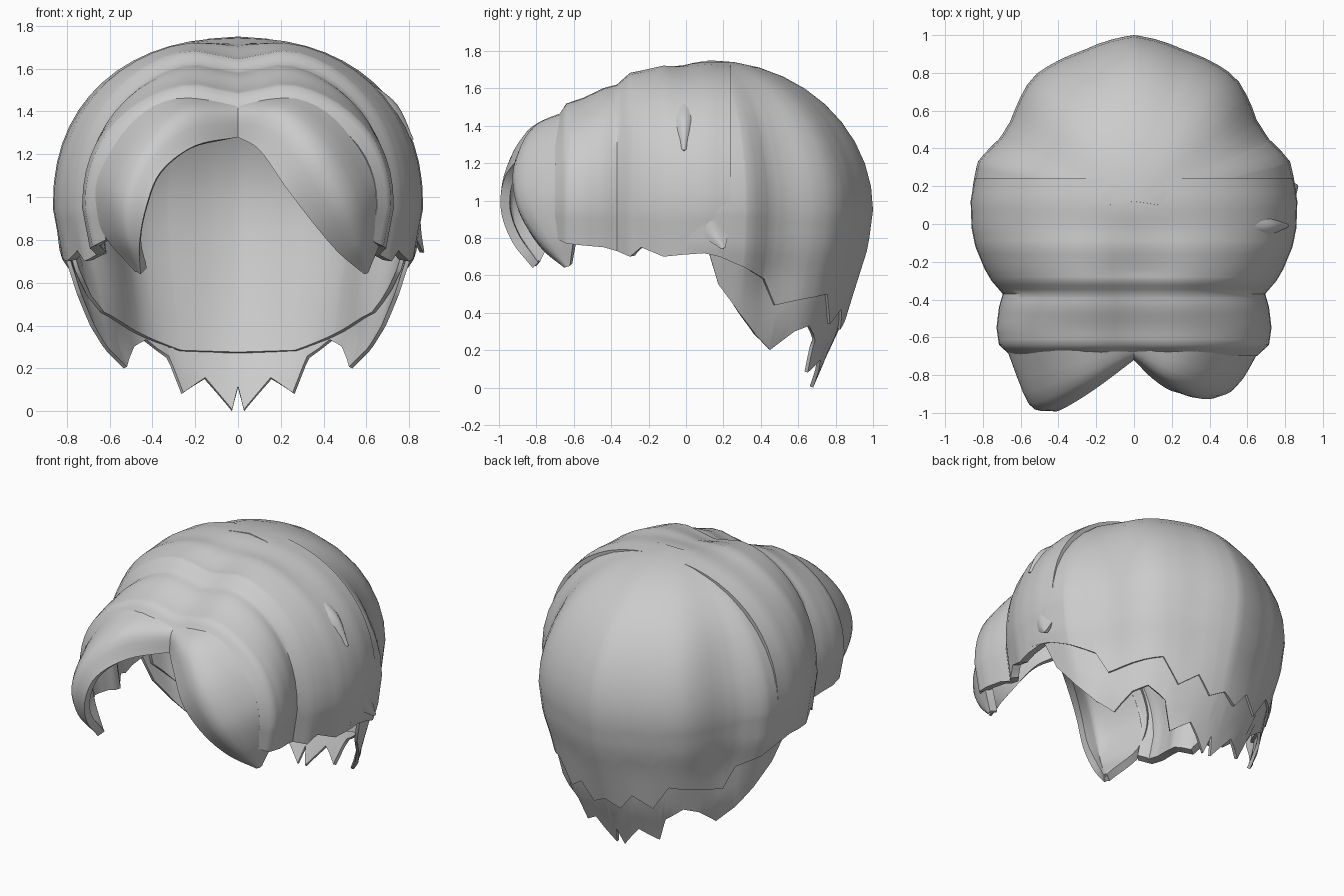
import bpy, bmesh, math
from mathutils import Vector

if "Cube" in bpy.data.objects:
    bpy.data.objects.remove(bpy.data.objects["Cube"])

HEAD = Vector((0, 0.1, 0.9))
Y0, ZC, W, D, H = 0.12, 0.95, 0.86, 0.88, 0.8


def lerp(table, v):
    """Piecewise linear lookup in a list of (key, value)."""
    if v <= table[0][0]:
        return table[0][1]
    for (a, p), (b, q) in zip(table, table[1:]):
        if v <= b:
            return p + (q - p) * (v - a) / (b - a)
    return table[-1][1]


def smooth_path(pts, n):
    """Catmull-Rom resampling, n steps per span."""
    pts = [Vector(p) for p in pts]
    out = []
    for i in range(len(pts) - 1):
        p1, p2 = pts[i], pts[i + 1]
        p0 = pts[i - 1] if i else p1 * 2 - p2
        p3 = pts[i + 2] if i + 2 < len(pts) else p2 * 2 - p1
        for k in range(n):
            t = k / n
            out.append(0.5 * (2 * p1 + (p2 - p0) * t + (2 * p0 - 5 * p1 + 4 * p2 - p3) * t * t
                              + (3 * p1 - p0 - 3 * p2 + p3) * t ** 3))
    return out + [pts[-1]]


def sheet(name, rows, thick):
    """Skin a grid of points, face it outward and thicken it inward."""
    bm = bmesh.new()
    vs = [[bm.verts.new(p) for p in r] for r in rows]
    for a, b in zip(vs, vs[1:]):
        for i in range(len(a) - 1):
            bm.faces.new((a[i], a[i + 1], b[i + 1], b[i]))
    bmesh.ops.remove_doubles(bm, verts=bm.verts, dist=0.0005)
    bm.normal_update()
    if sum(f.normal.dot(f.calc_center_median() - HEAD) * f.calc_area() for f in bm.faces) < 0:
        bmesh.ops.reverse_faces(bm, faces=bm.faces)
    me = bpy.data.meshes.new(name)
    bm.to_mesh(me)
    bm.free()
    ob = bpy.data.objects.new(name, me)
    bpy.context.collection.objects.link(ob)
    bpy.ops.object.select_all(action='DESELECT')
    bpy.context.view_layer.objects.active = ob
    ob.select_set(True)
    m = ob.modifiers.new("thickness", 'SOLIDIFY')
    m.thickness, m.offset = thick, -1
    bpy.ops.object.modifier_apply(modifier=m.name)
    bpy.ops.object.shade_smooth_by_angle(angle=math.radians(50))
    return ob


# Back of the head: ellipsoid above, tapering below, with a jagged hem
TAPER = [(0, .65), (.1, .7), (.2, .74), (.3, .81), (.5, .88), (.75, .97), (.95, 1)]
LOBES = [(0, 1), (19, .96), (40, .975), (57, .9), (65, .905), (76, .99), (90, 1)]


def back_layer(name, hem, scale=1.0, dome=True, top=ZC, thick=0.02):
    hem = [(-a, z) for a, z in reversed(hem) if a] + hem
    lim = hem[-1][0]
    angles = sorted(set([a for a, z in hem] + list(range(-lim, lim + 1, 5))))
    rows = []
    for a in angles:
        t, e = math.radians(a), lerp(hem, a)
        prof = []
        if dome:
            prof = [(math.sin(k * math.pi / 20), ZC + H * math.cos(k * math.pi / 20))
                    for k in range(10)]
        for k in range(9):
            z = top + (e - top) * k / 8
            r = lerp(TAPER, z) if z < ZC else math.sqrt(1 - ((z - ZC) / H) ** 2)
            prof.append((r, z))
        row = []
        for r, z in prof:
            # side lobes fade out near the crown and near the hem
            fade = lerp([(.2, 0), (.6, 1), (1.3, 1), (1.75, .3)], z)
            r *= scale * (1 + (lerp(LOBES, abs(a)) - 1) * fade)
            row.append((W * r * math.sin(t), Y0 + D * r * math.cos(t), z))
        rows.append(row)
    return sheet(name, rows, thick)


back_layer("back_cap", [(0, .36), (8, .31), (15, .42), (25, .34), (33, .5), (48, .47),
                        (60, .44), (66, .58), (76, .64), (86, .7), (98, .74)])
back_layer("nape_layer", [(0, .11), (3, 0), (15, .15), (27, .08), (31, .25), (40, .33),
                          (48, .3), (59, .2), (68, .28), (77, .4), (86, .55), (90, .73)],
           .98, False, 1.0)
back_layer("inner_lining", [(0, .27), (25, .28), (45, .36), (70, .46), (86, .66)],
           .95, False, 1.4)

# Crown: parted arches lofted front to back, pinched between hair bands
# each row is depth, half width, top height, bottom height
BANDS = [(.24, .845, 1.735, .74), (.12, .865, 1.745, .72), (-.02, .86, 1.735, .71),
         (-.12, .84, 1.745, .70), (-.24, .79, 1.725, .75), (-.3, .755, 1.715, .70),
         (-.37, .695, 1.655, .73), (-.44, .715, 1.635, .75), (-.55, .728, 1.58, .76),
         (-.64, .715, 1.55, .77), (-.7, .65, 1.46, .80)]
SEGS = 28
stations = [[p + (q - p) * k / 3 for p, q in zip(r0, r1)]
            for r0, r1 in zip(BANDS, BANDS[1:]) for k in range(3)] + [BANDS[-1]]
rows = []
for y, w, t, b in stations:
    dip = .07 * min(1, max(0, (.05 - y) / .3))
    arch = []
    for j in range(SEGS + 1):
        a = math.pi * (j / SEGS - .5)
        s, c = math.sin(a), max(0, math.cos(a))
        x = w * math.copysign(abs(s) ** .9, s)
        arch.append((x, y, ZC + (t - ZC) * c ** .88 - dip * math.exp(-(x / .16) ** 2)))
    side = [(w * (1 - .05 * n / 4), y, ZC + (b - ZC) * n / 4) for n in range(4, 0, -1)]
    rows.append([(-x, yy, z) for x, yy, z in side] + arch + side[::-1])
sheet("crown_bands", rows, 0.05)


# Locks: outer edge, ridge and inner edge curves meeting at a tip
def lock(name, outer, ridge, inner, thick=0.05):
    curves = [smooth_path(c, 5) for c in (outer, ridge, inner)]
    return sheet(name, [smooth_path(r, 4) for r in zip(*curves)], thick)


lock("fringe_left",
     [(0, -.61, 1.46), (-.3, -.62, 1.48), (-.52, -.62, 1.36), (-.67, -.64, 1.1), (-.64, -.69, .85), (-.48, -.8, .65)],
     [(0, -.70, 1.40), (-.25, -.83, 1.39), (-.45, -.92, 1.23), (-.55, -.955, 1.02), (-.54, -.92, .82), (-.47, -.81, .65)],
     [(0, -.72, 1.28), (-.2, -.87, 1.24), (-.36, -.97, 1.12), (-.43, -.99, .95), (-.46, -.93, .78), (-.455, -.82, .64)])
lock("fringe_right",
     [(0, -.61, 1.46), (.3, -.62, 1.48), (.53, -.62, 1.35), (.68, -.62, 1.1), (.68, -.6, .85), (.61, -.62, .65)],
     [(0, -.70, 1.40), (.2, -.82, 1.39), (.38, -.905, 1.22), (.51, -.89, 1.0), (.58, -.78, .8), (.605, -.64, .645)],
     [(0, -.72, 1.28), (.1, -.82, 1.22), (.22, -.89, 1.05), (.35, -.86, .88), (.47, -.77, .74), (.59, -.65, .64)])

# Small stray lock over the right side, and a flick at the ear
lock("side_lock",
     [(.58, -.1, 1.50), (.7, -.08, 1.41), (.81, -.02, 1.27)],
     [(.62, -.01, 1.535), (.745, -.01, 1.43), (.82, -.01, 1.27)],
     [(.58, .1, 1.50), (.7, .06, 1.41), (.81, .0, 1.27)], .02)
lock("ear_flick",
     [(.82, -.02, 1.0), (.82, .04, .85), (.865, .19, .74)],
     [(.85, .1, 1.0), (.855, .14, .85), (.87, .2, .745)],
     [(.81, .24, 1.0), (.82, .23, .85), (.865, .21, .75)], .02)
